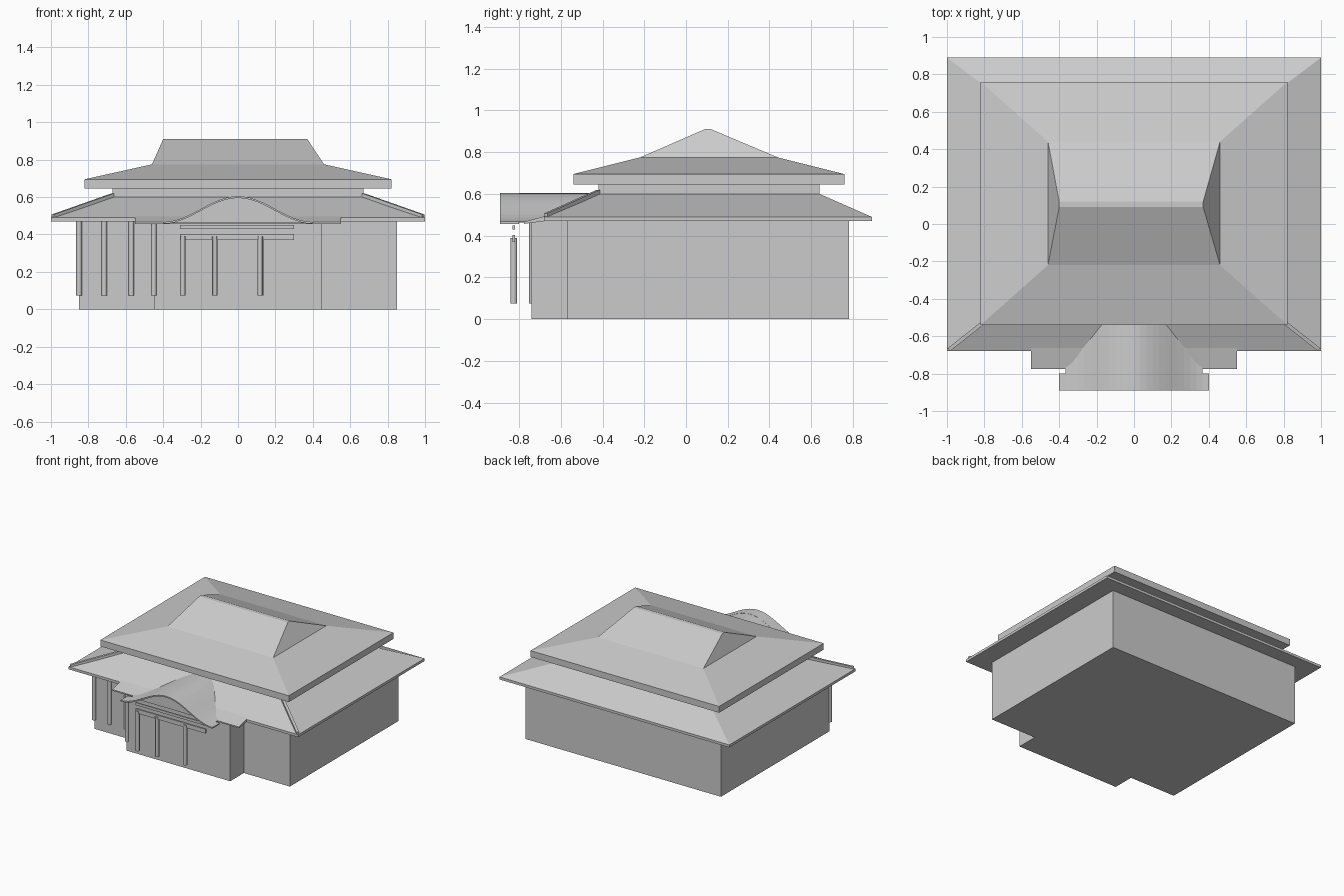
import bpy, math
from mathutils import Vector

if "Cube" in bpy.data.objects:
    bpy.data.objects.remove(bpy.data.objects["Cube"])


def mesh_object(name, verts, faces):
    me = bpy.data.meshes.new(name)
    me.from_pydata(verts, [], faces)
    me.update()
    ob = bpy.data.objects.new(name, me)
    bpy.context.collection.objects.link(ob)
    return ob


def loft(name, rings):
    """Closed solid through stacked rings with equal point counts."""
    n = len(rings[0])
    verts = [p for r in rings for p in r]
    faces = [tuple(reversed(range(n)))]
    for k in range(len(rings) - 1):
        a, b = k * n, (k + 1) * n
        faces += [(a + i, a + (i + 1) % n, b + (i + 1) % n, b + i) for i in range(n)]
    faces.append(tuple(range((len(rings) - 1) * n, len(rings) * n)))
    return mesh_object(name, verts, faces)


def rect(x0, x1, y0, y1, z):
    return [(x0, y0, z), (x1, y0, z), (x1, y1, z), (x0, y1, z)]


def box(name, x0, x1, y0, y1, z0, z1):
    return loft(name, [rect(x0, x1, y0, y1, z0), rect(x0, x1, y0, y1, z1)])


def extrude_y(name, profile, y0, y1):
    """Extrude a counter-clockwise (x, z) outline from y1 to y0."""
    return loft(name, [[(x, y, z) for x, z in profile] for y in (y1, y0)])


def column(name, x, y, top):
    bpy.ops.mesh.primitive_cylinder_add(vertices=12, radius=0.015, depth=top - 0.075,
                                        location=(x, y, (top + 0.075) / 2))
    bpy.context.object.name = name
    bpy.ops.object.shade_smooth_by_angle()


# Walls: main hall with projecting front bay, one T-shaped footprint
footprint = [(-0.85, -0.57), (-0.45, -0.57), (-0.45, -0.74), (0.45, -0.74),
             (0.45, -0.57), (0.85, -0.57), (0.85, 0.78), (-0.85, 0.78)]
loft("walls", [[(x, y, z) for x, y in footprint] for z in (0, 0.472)])

# Lower skirt roof and the band between the two roofs
loft("lower_roof", [rect(-1, 1, -0.68, 0.89, 0.47), rect(-1, 1, -0.68, 0.89, 0.49),
                    rect(-0.67, 0.67, -0.42, 0.64, 0.60)])
box("clerestory_band", -0.67, 0.67, -0.42, 0.64, 0.58, 0.65)

# Upper roof: fascia, shallow skirt, steep cap with short flat ridge
loft("upper_roof", [rect(-0.82, 0.82, -0.54, 0.76, 0.645),
                    rect(-0.82, 0.82, -0.54, 0.76, 0.695),
                    rect(-0.46, 0.46, -0.22, 0.44, 0.775),
                    rect(-0.40, 0.37, 0.09, 0.12, 0.91)])

# Raised strips along the front hips
for side, s in (("left", -1), ("right", 1)):
    a, b = Vector((s * 0.99, -0.672, 0.487)), Vector((s * 0.67, -0.42, 0.60))
    across = Vector((b.y - a.y, a.x - b.x, 0)).normalized() * 0.01
    up = Vector((0, 0, 0.02))
    loft("hip_strip_" + side, [[p - across, p + across, p + across + up, p - across + up]
                               for p in (a, b)])

# Lower eave running out over the entrance bay
eave = [(-0.775, 0.457), (-0.66, 0.472), (-0.66, 0.498), (-0.775, 0.467)]
loft("entrance_eave", [[(x, y, z) for y, z in eave] for x in (-0.55, 0.55)])


# Curved porch gable
def bell(x):
    return 0.467 + 0.069 * (1 + math.cos(math.pi * x / 0.4))


xs = [-0.4 + 0.8 * i / 24 for i in range(25)]
canopy = [(x, bell(x) - 0.010) for x in xs] + [(x, bell(x)) for x in reversed(xs)]
extrude_y("porch_gable_rim", canopy, -0.89, -0.80)
inner = [x for x in xs if abs(x) < 0.37]
body = [(inner[0], 0.462), (inner[-1], 0.462)] + [(x, bell(x) - 0.001) for x in reversed(inner)]
extrude_y("porch_roof", body, -0.80, -0.42)

# Porch columns and beams
for i, x in enumerate((-0.295, -0.125, 0.12)):
    column("porch_column_%d" % i, x, -0.825, 0.39)
box("porch_beam_lower", -0.31, 0.30, -0.832, -0.818, 0.37, 0.403)
box("porch_beam_upper", -0.31, 0.30, -0.830, -0.820, 0.43, 0.45)

# Wall columns on the left of the facade
for i, (x, y) in enumerate(((-0.85, -0.575), (-0.715, -0.575), (-0.57, -0.575), (-0.45, -0.737))):
    column("wall_column_%d" % i, x, y, 0.472)

# Consistent outward normals
import bmesh
for ob in bpy.data.objects:
    bm = bmesh.new()
    bm.from_mesh(ob.data)
    bmesh.ops.recalc_face_normals(bm, faces=bm.faces)
    bm.to_mesh(ob.data)
    bm.free()
